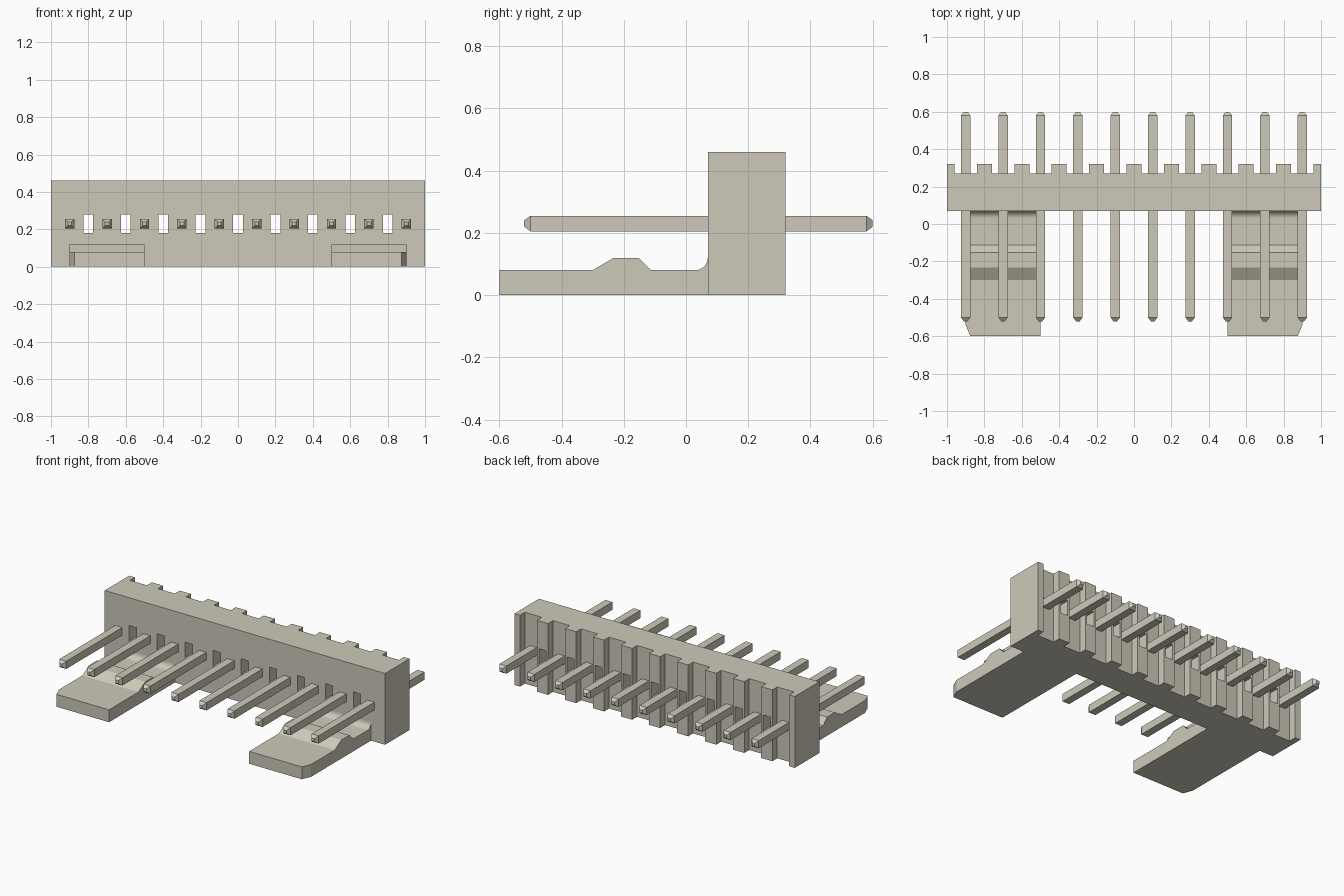
import bpy, bmesh, math
from mathutils import Vector

cube = bpy.data.objects.get("Cube")
if cube:
    bpy.data.objects.remove(cube, do_unlink=True)

PITCH = 0.2
PINS = 10
BACK, GROOVE, FRONT, TOP = 0.32, 0.27, 0.07, 0.46

plastic = bpy.data.materials.new("warm_grey_beige")
plastic.use_nodes = True
colour = (0.61, 0.59, 0.49, 1)
plastic.diffuse_color = colour
plastic.node_tree.nodes["Principled BSDF"].inputs["Base Color"].default_value = colour


def make_object(name, bm):
    bmesh.ops.recalc_face_normals(bm, faces=bm.faces)
    mesh = bpy.data.meshes.new(name)
    bm.to_mesh(mesh)
    bm.free()
    mesh.materials.append(plastic)
    obj = bpy.data.objects.new(name, mesh)
    bpy.context.collection.objects.link(obj)
    return obj


def extrude(points, direction):
    """Solid swept from a closed outline."""
    bm = bmesh.new()
    face = bm.faces.new([bm.verts.new(p) for p in points])
    swept = bmesh.ops.extrude_face_region(bm, geom=[face], use_keep_orig=True)
    verts = [g for g in swept["geom"] if isinstance(g, bmesh.types.BMVert)]
    bmesh.ops.translate(bm, vec=direction, verts=verts)
    return bm


def add_box(bm, center, size):
    verts = bmesh.ops.create_cube(bm, size=1)["verts"]
    bmesh.ops.scale(bm, vec=size, verts=verts)
    bmesh.ops.translate(bm, vec=center, verts=verts)


def activate(obj):
    bpy.ops.object.select_all(action="DESELECT")
    obj.select_set(True)
    bpy.context.view_layer.objects.active = obj


pin_xs = [(i - (PINS - 1) / 2) * PITCH for i in range(PINS)]

# Housing: plan outline with a groove behind each pin
outline = [(-1, FRONT, 0), (-1, BACK, 0)]
for x in pin_xs:
    outline += [(x - 0.06, BACK, 0), (x - 0.06, GROOVE, 0),
                (x + 0.06, GROOVE, 0), (x + 0.06, BACK, 0)]
outline += [(1, BACK, 0), (1, FRONT, 0)]
housing = make_object("housing", extrude(outline, (0, 0, TOP)))

# Through slots between the pins
slots = bmesh.new()
for x in pin_xs[:-1]:
    add_box(slots, (x + PITCH / 2, 0.2, 0.23), (0.052, 0.6, 0.1))
cutter = make_object("slot_cutter", slots)
cutter.hide_render = True
cut = housing.modifiers.new("slots", "BOOLEAN")
cut.operation = "DIFFERENCE"
cut.solver = "EXACT"
cut.object = cutter
activate(housing)
bpy.ops.object.modifier_apply(modifier=cut.name)
bpy.data.objects.remove(cutter, do_unlink=True)

# Locking tongues: side profile with a ramped catch and a root fillet
profile = [(-0.6, 0), (-0.6, 0.08), (-0.3, 0.08), (-0.232, 0.12),
           (-0.152, 0.12), (-0.112, 0.08)]
for i in range(9):
    a = math.radians(90 * i / 8)
    profile.append((0.03 + 0.04 * math.sin(a), 0.12 - 0.04 * math.cos(a)))
profile.append((FRONT, 0))
tongue = extrude([(0.5, y, z) for y, z in profile], (0.4, 0, 0))
# Clipped outer front corner
clip = bmesh.ops.bisect_plane(
    tongue, geom=tongue.verts[:] + tongue.edges[:] + tongue.faces[:],
    plane_co=(0.9, -0.54, 0), plane_no=Vector((0.06, -0.025, 0)).normalized(),
    clear_outer=True)
rim = [g for g in clip["geom_cut"] if isinstance(g, bmesh.types.BMEdge)]
bmesh.ops.holes_fill(tongue, edges=rim)
tongues = make_object("locking_tongues", tongue)
tongues.modifiers.new("mirror", "MIRROR").use_clip = False
activate(tongues)
bpy.ops.object.shade_smooth_by_angle(angle=math.radians(20))

# Contact pins: square bars with tapered ends
bar = bmesh.new()
rings = []
for y, half in [(-0.52, 0.01), (-0.5, 0.025), (0.58, 0.025), (0.6, 0.01)]:
    rings.append([bar.verts.new((sx * half, y, 0.23 + sz * half))
                  for sx, sz in [(-1, -1), (1, -1), (1, 1), (-1, 1)]])
for a, b in zip(rings, rings[1:]):
    for i in range(4):
        j = (i + 1) % 4
        bar.faces.new((a[i], a[j], b[j], b[i]))
bar.faces.new(rings[0])
bar.faces.new(rings[-1])
first_pin = make_object("pin_1", bar)
first_pin.location.x = pin_xs[0]
for n, x in enumerate(pin_xs[1:], 2):
    pin = bpy.data.objects.new(f"pin_{n}", first_pin.data)
    pin.location.x = x
    bpy.context.collection.objects.link(pin)
